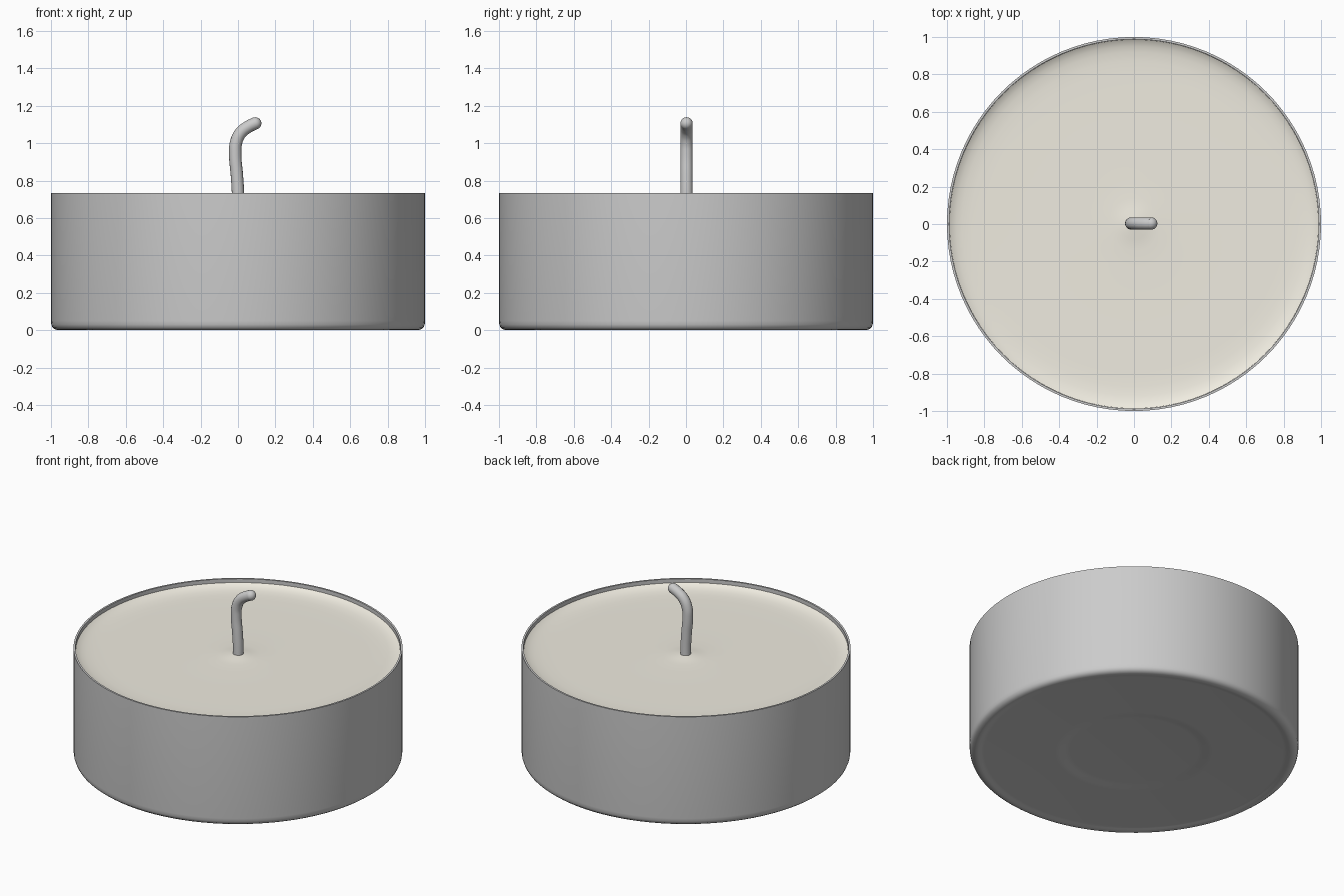
import bpy, bmesh, math
from mathutils import Vector

if "Cube" in bpy.data.objects:
    bpy.data.objects.remove(bpy.data.objects["Cube"])

SEGMENTS = 96


def finish(obj, angle):
    bpy.ops.object.select_all(action='DESELECT')
    obj.select_set(True)
    bpy.context.view_layer.objects.active = obj
    bpy.ops.object.shade_smooth_by_angle(angle=math.radians(angle))


def lathe(name, profile, angle=40):
    """Spin an (r, z) profile around the z axis."""
    bm = bmesh.new()
    verts = [bm.verts.new((r, 0, z)) for r, z in profile]
    edges = [bm.edges.new(pair) for pair in zip(verts, verts[1:])]
    bmesh.ops.spin(bm, geom=verts + edges, cent=(0, 0, 0), axis=(0, 0, 1),
                   angle=2 * math.pi, steps=SEGMENTS)
    bmesh.ops.remove_doubles(bm, verts=bm.verts, dist=1e-4)
    bmesh.ops.recalc_face_normals(bm, faces=bm.faces)
    mesh = bpy.data.meshes.new(name)
    bm.to_mesh(mesh)
    bm.free()
    obj = bpy.data.objects.new(name, mesh)
    bpy.context.collection.objects.link(obj)
    finish(obj, angle)
    return obj


# Thin metal cup with a rounded foot and a stepped disc underneath
lathe("cup", [
    (0, 0.018), (0.39, 0.018), (0.42, 0.016), (0.45, 0.010), (0.48, 0.008),
    (0.91, 0.008), (0.93, 0.006), (0.945, 0.001), (0.96, 0.0),
    (0.978, 0.004), (0.992, 0.015), (0.998, 0.03), (1.0, 0.05),
    (1.0, 0.733), (0.988, 0.733), (0.988, 0.05), (0.96, 0.03), (0, 0.03)])

# Wax fill, curling up at the wall and slightly around the wick
wax = lathe("wax", [
    (0, 0.032), (0.95, 0.032), (0.987, 0.06), (0.987, 0.708), (0.975, 0.700),
    (0.95, 0.691), (0.92, 0.685), (0.87, 0.681), (0.80, 0.680), (0.25, 0.680),
    (0.14, 0.682), (0.08, 0.686), (0.04, 0.693), (0, 0.695)])
mat = bpy.data.materials.new("wax_cream")
mat.diffuse_color = (0.87, 0.84, 0.75, 1)
mat.use_nodes = True
mat.node_tree.nodes["Principled BSDF"].inputs["Base Color"].default_value = mat.diffuse_color
wax.data.materials.append(mat)

# Bent wick: smooth path swept with a round section
path = [(0.0, 0.62), (0.0, 0.73), (-0.006, 0.83), (-0.015, 0.94),
        (-0.010, 1.005), (0.015, 1.056), (0.055, 1.088), (0.092, 1.106)]
curve = bpy.data.curves.new("wick_path", 'CURVE')
curve.dimensions = '3D'
curve.bevel_depth = 0.033
curve.bevel_resolution = 6
curve.resolution_u = 6
curve.use_fill_caps = True
spline = curve.splines.new('BEZIER')
spline.bezier_points.add(len(path) - 1)
for p, (x, z) in zip(spline.bezier_points, path):
    p.co = (x, 0.003, z)
    p.handle_left_type = p.handle_right_type = 'AUTO'
wick_curve = bpy.data.objects.new("wick_path", curve)
bpy.context.collection.objects.link(wick_curve)
mesh = bpy.data.meshes.new_from_object(
    wick_curve.evaluated_get(bpy.context.evaluated_depsgraph_get()))
bpy.data.objects.remove(wick_curve)
wick = bpy.data.objects.new("wick", mesh)
bpy.context.collection.objects.link(wick)
finish(wick, 40)

# Rounded wick tip
bpy.ops.mesh.primitive_uv_sphere_add(segments=24, ring_count=14, radius=0.033,
                                     location=(path[-1][0], 0.003, path[-1][1]))
tip = bpy.context.object
tip.name = "wick_tip"
finish(tip, 60)
